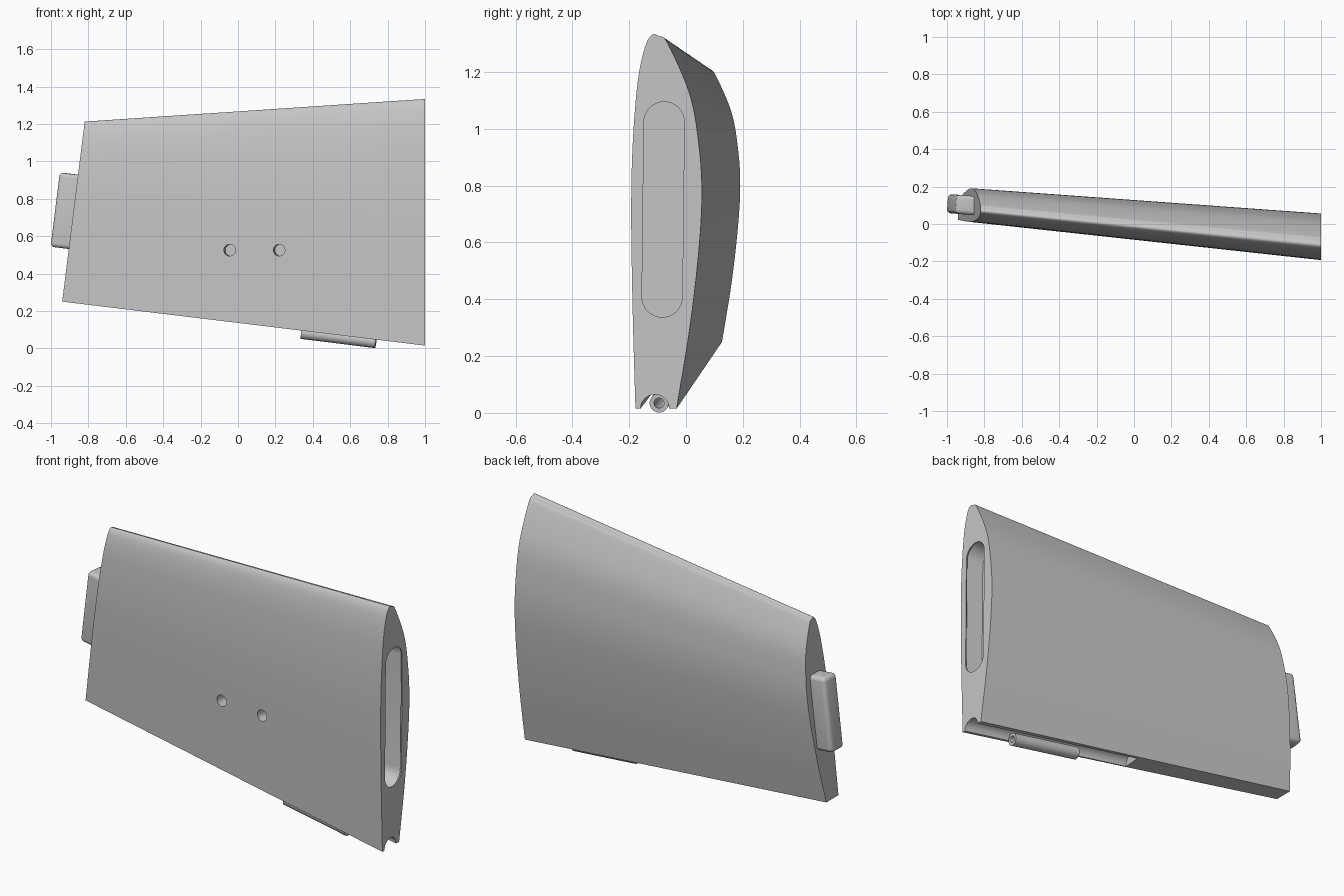
import bpy, bmesh, math
from mathutils import Vector, Matrix

if "Cube" in bpy.data.objects:
    bpy.data.objects.remove(bpy.data.objects["Cube"])

mat = bpy.data.materials.new("plain grey")
mat.diffuse_color = (0.56, 0.56, 0.56, 1)
mat.use_nodes = True
mat.node_tree.nodes["Principled BSDF"].inputs["Base Color"].default_value = mat.diffuse_color


def make(name, bm, helper=False):
    bmesh.ops.recalc_face_normals(bm, faces=bm.faces[:])
    me = bpy.data.meshes.new(name)
    bm.to_mesh(me)
    bm.free()
    ob = bpy.data.objects.new(name, me)
    bpy.context.collection.objects.link(ob)
    me.materials.append(mat)
    ob.hide_render = helper
    return ob


def loft(name, rings, helper=False):
    """Closed solid through a list of equal-length rings."""
    bm = bmesh.new()
    vs = [[bm.verts.new(p) for p in r] for r in rings]
    n = len(vs[0])
    for a, b in zip(vs, vs[1:]):
        for i in range(n):
            j = (i + 1) % n
            bm.faces.new((a[i], a[j], b[j], b[i]))
    bm.faces.new(vs[0])
    bm.faces.new(vs[-1])
    return make(name, bm, helper)


def rod(name, p, q, r, helper=False, n=40):
    p, q = Vector(p), Vector(q)
    rot = (q - p).to_track_quat('Z', 'Y').to_matrix()
    circle = [rot @ Vector((r * math.cos(k * math.tau / n), r * math.sin(k * math.tau / n), 0))
              for k in range(n)]
    return loft(name, [[p + c for c in circle], [q + c for c in circle]], helper)


def cut(ob, cutter):
    m = ob.modifiers.new("cut", 'BOOLEAN')
    m.operation, m.solver, m.object = 'DIFFERENCE', 'EXACT', cutter
    bpy.ops.object.select_all(action='DESELECT')
    bpy.context.view_layer.objects.active = ob
    ob.select_set(True)
    bpy.ops.object.modifier_apply(modifier=m.name)
    bpy.data.objects.remove(cutter)


def smooth(ob, angle=30):
    bpy.ops.object.select_all(action='DESELECT')
    bpy.context.view_layer.objects.active = ob
    ob.select_set(True)
    bpy.ops.object.shade_smooth_by_angle(angle=math.radians(angle))


def spline(pts, steps=6):
    """Smooth open curve through the points."""
    p = [Vector(a) for a in pts]
    p = [2 * p[0] - p[1]] + p + [2 * p[-1] - p[-2]]
    out = []
    for a, b, c, d in zip(p, p[1:], p[2:], p[3:]):
        for s in range(steps):
            t = s / steps
            out.append(0.5 * (2 * b + (c - a) * t + (2 * a - 5 * b + 4 * c - d) * t * t
                              + (3 * b - a - 3 * c + d) * t ** 3))
    return out + [p[-2]]


# wing body: blade section at x = 1, scaled down on the slanted left end
section = spline([(-.178, .015), (-.188, .366), (-.193, .70), (-.188, .94), (-.171, 1.158),
                  (-.147, 1.28), (-.121, 1.33), (-.093, 1.326), (-.064, 1.30), (.013, 1.123),
                  (.045, .947), (.056, .77), (.044, .56), (.013, .296), (-.033, .015)])
right = [Vector((1, y, z)) for y, z in section]
left = [Vector((-.94 + .12 * (z - .015) / 1.315, .101 + .72 * (y + .069), .25 + .73 * (z - .015)))
        for y, z in section]
body = loft("wing_body", [right, left])


# rounded pocket in the right end, with a soft rim
def stadium(x, r, n=16):
    pts = []
    for cy, cz, a0 in ((-.077, 1.095 - .071, 0), (-.084, .337 + .071, math.pi)):
        for k in range(n + 1):
            a = a0 + math.pi * k / n
            pts.append(Vector((x, cy + r * math.cos(a), cz + r * math.sin(a))))
    return pts


rim = .013
rings = [stadium(1.02, .071 + rim)]
for k in range(6):
    a = k / 5 * math.pi / 2
    rings.append(stadium(1 - rim * math.sin(a), .071 + rim * (1 - math.cos(a))))
rings.append(stadium(.89, .071))
cut(body, loft("pocket_cutter", rings, True))

# two blind screw holes in the front
for x, y in ((-.045, -.08), (.22, -.108)):
    d = Vector((.09, 1, 0))
    p = Vector((x, y, .525))
    cut(body, rod("hole_cutter", p - d * .06, p + d * .09, .031, True, 32))

# groove along the bottom edge, running out of the right end
cut(body, rod("groove_cutter", (1.1, -.119, .003), (0, -.018, .136), .05, True))
smooth(body)

# hinge tube in the groove
a, b = Vector((.737, -.095, .0345)), Vector((.34, -.06, .084))
tube = rod("hinge_tube", a, b, .0335)
cut(tube, rod("bore_cutter", a + (a - b) * .1, b - (a - b) * .1, .018, True, 28))
smooth(tube)

# bevelled tab on the left end
bm = bmesh.new()
bmesh.ops.create_cube(bm, size=1)
bmesh.ops.scale(bm, vec=(.16, .102, .40), verts=bm.verts[:])
bmesh.ops.bevel(bm, geom=bm.edges[:], offset=.022, segments=5, profile=.5, affect='EDGES')
out = Vector((-.99, .08, .124)).normalized()
side = Vector((0, 0, 1)).cross(out).normalized()
up = out.cross(side)
rot = Matrix((out, side, up)).transposed()
centre = Vector((-.975, .108, .742)) - out * .08
bm.transform(Matrix.Translation(centre) @ rot.to_4x4())
tab = make("end_tab", bm)
smooth(tab)
